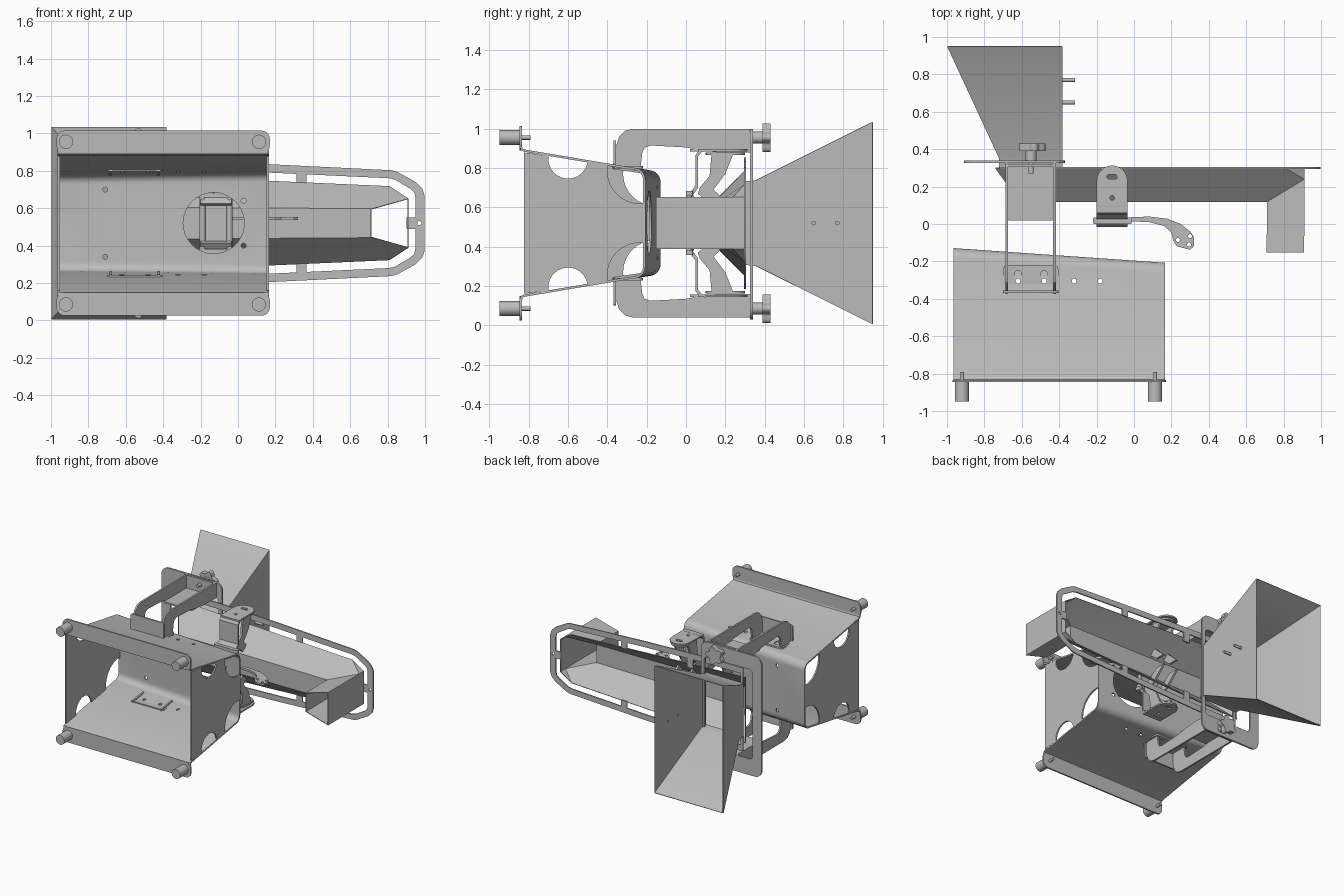
import bpy, bmesh, math
from mathutils import Matrix, Vector

if "Cube" in bpy.data.objects:
    bpy.data.objects.remove(bpy.data.objects["Cube"])

MID = 0.52          # height of the plane of symmetry
steel = bpy.data.materials.new("steel grey")
GREY = (0.5, 0.5, 0.5, 1)
steel.diffuse_color = GREY
steel.use_nodes = True
steel.node_tree.nodes["Principled BSDF"].inputs["Base Color"].default_value = GREY

# local (u, v, depth) axes for sheets facing each world axis
FRAMES = {
    'x': Matrix(((0, 0, 1), (1, 0, 0), (0, 1, 0))),
    'y': Matrix(((1, 0, 0), (0, 0, -1), (0, 1, 0))),
    'z': Matrix.Identity(3),
}


def add(name, me):
    ob = bpy.data.objects.new(name, me)
    me.materials.clear()
    me.materials.append(steel)
    bpy.context.collection.objects.link(ob)
    return ob


def bake(ob):
    """Replace an object by its evaluated mesh."""
    dg = bpy.context.evaluated_depsgraph_get()
    me = bpy.data.meshes.new_from_object(ob.evaluated_get(dg))
    name = ob.name
    bpy.data.objects.remove(ob)
    return add(name, me)


def sheet(name, loops, axis, pos, thick=0.012):
    """Flat plate; the first loop is the outline, the others are holes."""
    cu = bpy.data.curves.new(name, 'CURVE')
    cu.dimensions, cu.fill_mode, cu.extrude = '2D', 'BOTH', thick / 2
    for loop in loops:
        sp = cu.splines.new('POLY')
        sp.points.add(len(loop) - 1)
        for p, (u, v) in zip(sp.points, loop):
            p.co = (u, v, 0, 1)
        sp.use_cyclic_u = True
    ob = bpy.data.objects.new(name, cu)
    bpy.context.collection.objects.link(ob)
    ob = bake(ob)
    ob.data.transform(FRAMES[axis].to_4x4())
    shift = Vector((0, 0, 0))
    shift['xyz'.index(axis)] = pos
    ob.data.transform(Matrix.Translation(shift))
    return ob


def shell(name, verts, faces, thick):
    me = bpy.data.meshes.new(name)
    me.from_pydata(verts, [], faces)
    bm = bmesh.new()
    bm.from_mesh(me)
    bmesh.ops.remove_doubles(bm, verts=bm.verts, dist=1e-5)
    bmesh.ops.recalc_face_normals(bm, faces=bm.faces)
    bm.to_mesh(me)
    bm.free()
    ob = add(name, me)
    mod = ob.modifiers.new("thickness", 'SOLIDIFY')
    mod.thickness, mod.offset = thick, 0
    return bake(ob)


def rod(name, axis, a, b, c, r, n=24):
    """Cylinder along an axis from a to b; c holds the other two coordinates."""
    k = 'xyz'.index(axis)
    centre = list(c)
    centre.insert(k, (a + b) / 2)
    me = bpy.data.meshes.new(name)
    bm = bmesh.new()
    bmesh.ops.create_cone(bm, cap_ends=True, segments=n, radius1=r, radius2=r, depth=abs(b - a))
    bm.transform(Matrix.Translation(centre) @ FRAMES[axis].to_4x4())
    bm.to_mesh(me)
    bm.free()
    return add(name, me)


def arc(cx, cy, r, a0, a1, n=12):
    return [(cx + r * math.cos(math.radians(a0 + (a1 - a0) * i / n)),
             cy + r * math.sin(math.radians(a0 + (a1 - a0) * i / n))) for i in range(n + 1)]


def circle(cx, cy, r):
    return arc(cx, cy, r, 0, 345, 23)


def rrect(x0, x1, y0, y1, r):
    return (arc(x1 - r, y1 - r, r, 0, 90, 6) + arc(x0 + r, y1 - r, r, 90, 180, 6)
            + arc(x0 + r, y0 + r, r, 180, 270, 6) + arc(x1 - r, y0 + r, r, 270, 360, 6))


def mirrored(half):
    """Close a half profile (u, offset) across the plane of symmetry."""
    return [(u, MID + h) for u, h in half] + [(u, MID - h) for u, h in reversed(half)]


def side_of(pts, s):
    return [(u, MID + s * h) for u, h in pts]


# --- base: folded channel with a tilted top ---
X0, X1 = -0.965, 0.165


def slope(y):
    return 0.37 - 0.168 * (y + 0.83)


def channel(top):
    half = [(-0.84, 0.39), (-0.835, 0.375), (-0.82, slope(-0.82))]
    y, h = top - 0.06, slope(top - 0.06)
    half += [(y, h)] + arc(top - 0.055, h - 0.055, 0.055, 75, 0, 6)
    return mirrored(half)


a, b = channel(-0.135), channel(-0.213)
verts = [(X0, *p) for p in a] + [(X1, *p) for p in b]
n = len(a)
base = shell("base_channel", verts, [(i, i + 1, n + i + 1, n + i) for i in range(n - 1)], 0.012)
cutters = [rod("hole_cutter", 'y', -0.4, 0, (x, MID + h), r, 40) for x, h, r in
           [(-0.13, 0, 0.163), (-0.71, 0.18, 0.013), (-0.71, -0.18, 0.013),
            (0.03, 0.12, 0.013), (0.03, -0.12, 0.013)]]
cutters += [rod("hole_cutter", 'z', -0.1, 1.2, (x, -0.305), 0.013) for x in (-0.62, -0.48, -0.32, -0.18)]
for c in cutters:
    c.hide_render = True
    mod = base.modifiers.new("hole", 'BOOLEAN')
    mod.operation, mod.object, mod.solver = 'DIFFERENCE', c, 'EXACT'
base = bake(base)
for c in cutters:
    bpy.data.objects.remove(c)

for name, x, top in (("left_end_panel", X1 - 0.006, -0.235), ("right_end_panel", X0 + 0.006, -0.155)):
    half = [(-0.825, slope(-0.825) - 0.01)]
    half += arc(-0.6, slope(-0.6) - 0.005, 0.1, 170.5, 350.5, 18)
    half += arc(top, slope(top) - 0.005, 0.165, 170.5, 270)
    half += [(top + 0.02, 0.1)]
    sheet(name, [mirrored(half)], 'x', x)

for s in (1, -1):
    z0, z1 = sorted((MID + s * 0.37, MID + s * 0.495))
    sheet("foot_flange", [rrect(X0 - 0.005, X1 + 0.005, z0, z1, 0.045)], 'y', -0.84)
    for x in (-0.92, 0.112):
        rod("rubber_foot", 'y', -0.95, -0.845, (x, MID + s * 0.435), 0.038, 32)
        rod("foot_stud", 'y', -0.85, -0.79, (x, MID + s * 0.435), 0.011, 16)

# --- hooked arms with their clamp plates and knobs ---
arm = [(0.33, 0.48), (-0.27, 0.48), (-0.31, 0.47), (-0.34, 0.44), (-0.353, 0.4), (-0.375, 0.275),
       (-0.235, 0.255), (-0.222, 0.36), (-0.21, 0.385), (-0.18, 0.395), (0.0, 0.385), (0.08, 0.37),
       (0.16, 0.36), (0.33, 0.36)]
for s in (1, -1):
    for x in (-0.68, -0.425):
        sheet("hooked_arm", [side_of(arm, s)], 'x', x, 0.014)
    slots = [rrect(x - 0.018, x + 0.018, -0.32, -0.25, 0.017) for x in (-0.62, -0.48)]
    sheet("arm_foot", [rrect(-0.7, -0.405, -0.37, -0.22, 0.02)] + slots, 'z', MID + s * 0.285)
    z0, z1 = sorted((MID + s * 0.28, MID + s * 0.42))
    sheet("arm_front_lip", [rrect(-0.7, -0.405, z0, z1, 0.015)], 'y', -0.362)
    sheet("arm_bridge", [rrect(-0.68, -0.425, 0.02, 0.315, 0.01)], 'z', MID + s * 0.37)
    z0, z1 = sorted((MID + s * 0.36, MID + s * 0.48))
    sheet("arm_end_plate", [rrect(-0.685, -0.42, z0, z1, 0.01)], 'y', 0.312, 0.015)
    knob_z = MID + s * 0.435
    lobes = [(-0.55 + r * math.cos(t), knob_z + r * math.sin(t)) for t, r in
             ((i * math.tau / 60, 0.064 + 0.012 * math.cos(i * math.tau / 12)) for i in range(60))]
    sheet("knob_head", [lobes], 'y', 0.41, 0.04)
    rod("knob_hub", 'y', 0.335, 0.4, (-0.55, knob_z), 0.03)
    rod("knob_stud", 'y', 0.27, 0.34, (-0.55, knob_z), 0.014, 16)

# --- support frame and hopper ---
sheet("support_frame", [rrect(-0.91, -0.37, 0.03, 1.0, 0.06), rrect(-0.83, -0.40, 0.16, 0.88, 0.03)],
      'y', 0.333, 0.014)


def ring(y, x0, x1, h):
    return [(x0, y, MID - h), (x1, y, MID - h), (x1, y, MID + h), (x0, y, MID + h)]


verts = ring(0.95, -0.996, -0.384, 0.512) + ring(0.355, -0.72, -0.384, 0.215) + ring(0.3, -0.72, -0.384, 0.21)
faces = [(4 * k + i, 4 * k + (i + 1) % 4, 4 * k + 4 + (i + 1) % 4, 4 * k + 4 + i)
         for k in range(2) for i in range(4)]
shell("hopper", verts, faces, 0.008)
for y in (0.65, 0.77):
    rod("hopper_pin", 'x', -0.39, -0.315, (y, MID), 0.011, 16)

# --- feed tray with its down spout ---
pts = {}
for s in (1, -1):
    for key, (x, y, h) in dict(T0=(-0.74, 0.3, 0.265), T1=(0.81, 0.3, 0.195), T2=(0.908, 0.3, 0.13),
                               C=(0.908, 0.24, 0.13), B0=(-0.61, 0.12, 0.085), B1=(0.712, 0.12, 0.075),
                               S1=(0.712, -0.153, 0.075), S2=(0.908, -0.153, 0.13)).items():
        pts[key, s] = (x, y, MID + s * h)
keys = list(pts)
quads = [[(k, s) for k in q] for s in (1, -1) for q in
         (("T0", "T1", "B1", "B0"), ("T1", "T2", "C"), ("T1", "C", "B1"), ("B1", "C", "S2", "S1"))]
quads += [[(p, 1), (q, 1), (q, -1), (p, -1)] for p, q in
          (("B0", "B1"), ("B1", "S1"), ("T0", "B0"), ("T2", "C"), ("C", "S2"))]
shell("feed_tray", [pts[k] for k in keys], [[keys.index(k) for k in q] for q in quads], 0.007)

# --- flat rim frame around the tray ---
outer = [(-0.72, 0.335), (-0.38, 0.335), (0.17, 0.315), (0.82, 0.283), (0.85, 0.275), (0.95, 0.22),
         (0.985, 0.185), (0.997, 0.15)]
inner = [(-0.7, 0.288), (-0.38, 0.288), (0.17, 0.27), (0.81, 0.24), (0.84, 0.232), (0.92, 0.185),
         (0.942, 0.165), (0.948, 0.14)]
bolt_holes = [circle(0.97, MID, 0.011)] + [circle(0.34, MID + s * 0.275, 0.011) for s in (1, -1)]
sheet("rim_frame", [mirrored(outer), mirrored(inner)] + bolt_holes, 'y', 0.3, 0.01)
sheet("rim_end_tie", [rrect(0.9, 0.955, MID - 0.03, MID + 0.03, 0.005)], 'y', 0.3, 0.01)
for x in (-0.25, 0.34):
    for s in (1, -1):
        z0, z1 = sorted((MID + s * 0.21, MID + s * 0.29))
        sheet("rim_side_tie", [rrect(x - 0.027, x + 0.027, z0, z1, 0.005)], 'y', 0.3, 0.01)

# --- drive mount between base and tray ---
bent = [(0.1, 0.378), (0.1, 0.365), (0.08, 0.362), (0.062, 0.34), (0.062, 0.18), (0.0, 0.095),
        (-0.015, 0.105), (0.048, 0.19), (0.048, 0.345), (0.07, 0.375)]
strut = [(0.13, 0.35), (0.24, 0.35), (0.2, 0.25), (0.14, 0.17), (0.28, 0.04), (0.2, 0.04),
         (0.06, 0.15), (0.07, 0.18), (0.12, 0.24)]
for s in (1, -1):
    sheet("bent_bracket", [side_of(bent, s)], 'x', -0.117, 0.165)
    tab = [(-0.2, 0.06), (-0.034, 0.06)] + arc(-0.117, 0.23, 0.083, 0, 180)
    tab_holes = [circle(-0.117, 0.14, 0.012), rrect(-0.145, -0.09, 0.24, 0.264, 0.011)]
    sheet("bracket_tab", [tab] + tab_holes, 'z', MID + s * 0.371)
    sheet("tab_pad", [rrect(-0.19, -0.045, 0.1, 0.3, 0.06)] + tab_holes, 'z', MID + s * 0.352)
    for x in (-0.18, -0.055):
        sheet("mount_strut", [side_of(strut, s)], 'x', x, 0.016)
    sheet("mount_foot", [rrect(-0.22, -0.01, 0.0, 0.035, 0.01)], 'z', MID + s * 0.15, 0.025)
sheet("mount_plate", [rrect(-0.19, -0.04, MID - 0.14, MID + 0.14, 0.02)], 'y', 0.03, 0.02)
for x in (-0.19, -0.045):
    rod("mount_bar", 'z', MID - 0.15, MID + 0.15, (x, 0.015), 0.016, 16)
lever = [(-0.04, 0.035), (0.08, 0.04), (0.18, 0.028), (0.25, 0.0), (0.3, -0.04), (0.32, -0.07), (0.32, -0.12),
         (0.3, -0.137), (0.23, -0.12), (0.21, -0.09), (0.2, -0.045), (0.16, -0.01), (0.08, 0.01), (-0.04, 0.015)]
sheet("sensor_lever", [lever] + [circle(x, y, 0.011) for x, y in ((0.235, -0.085), (0.3, -0.065), (0.295, -0.11))],
      'z', MID + 0.025, 0.016)

# --- smooth rounded surfaces, keep folds sharp ---
bpy.ops.object.select_all(action='DESELECT')
for ob in bpy.context.collection.objects:
    if ob.type == 'MESH':
        ob.select_set(True)
        bpy.context.view_layer.objects.active = ob
bpy.ops.object.shade_smooth_by_angle(angle=math.radians(30))
